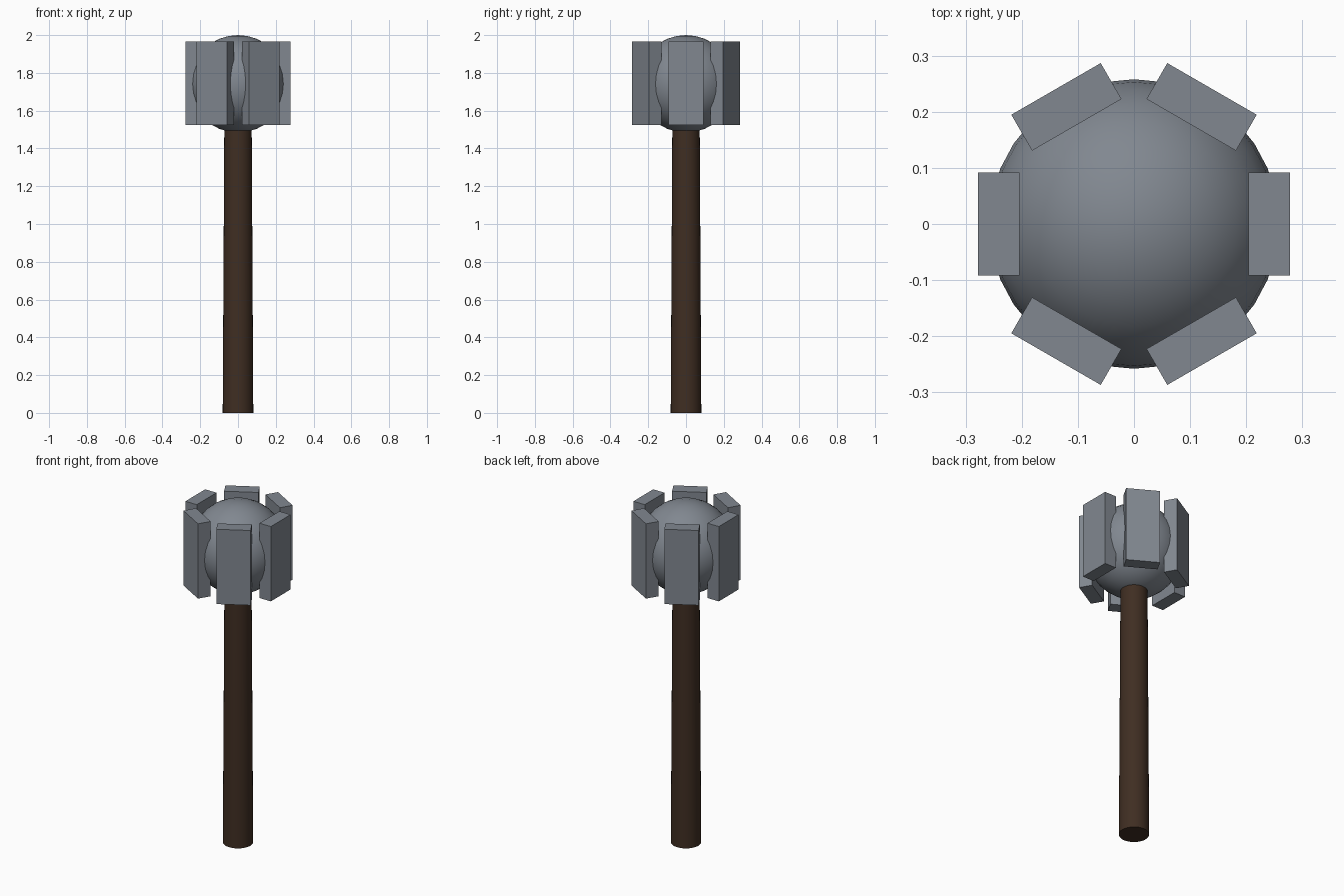
import bpy
from math import radians, cos, sin

cube = bpy.data.objects.get("Cube")
if cube:
    bpy.data.objects.remove(cube, do_unlink=True)


def make_material(name, rgb):
    mat = bpy.data.materials.new(name)
    mat.use_nodes = True
    color = (*rgb, 1)
    mat.diffuse_color = color
    mat.node_tree.nodes["Principled BSDF"].inputs["Base Color"].default_value = color
    return mat


def finish(name, mat, smooth=True):
    obj = bpy.context.object
    obj.name = name
    obj.data.materials.append(mat)
    if smooth:
        bpy.ops.object.shade_smooth_by_angle(angle=radians(40))
    return obj


steel = make_material("steel grey", (0.22, 0.245, 0.28))
wood = make_material("dark wood", (0.05, 0.027, 0.016))

# Tapered wooden handle, ending inside the head
bpy.ops.mesh.primitive_cone_add(vertices=32, radius1=0.081, radius2=0.072,
                                depth=1.6, location=(0, 0, 0.8))
finish("handle", wood)

# Round head
HEAD_Z = 1.742
bpy.ops.mesh.primitive_uv_sphere_add(segments=32, ring_count=16, radius=0.258,
                                     location=(0, 0, HEAD_Z))
finish("head", steel)

# Six flat slabs around the head
for i in range(6):
    angle = radians(60 * i)
    bpy.ops.mesh.primitive_cube_add(
        size=1, location=(0.241 * cos(angle), 0.241 * sin(angle), HEAD_Z + 0.003),
        rotation=(0, 0, angle))
    slab = finish(f"flange_{i + 1}", steel, smooth=False)
    slab.scale = (0.074, 0.184, 0.44)
